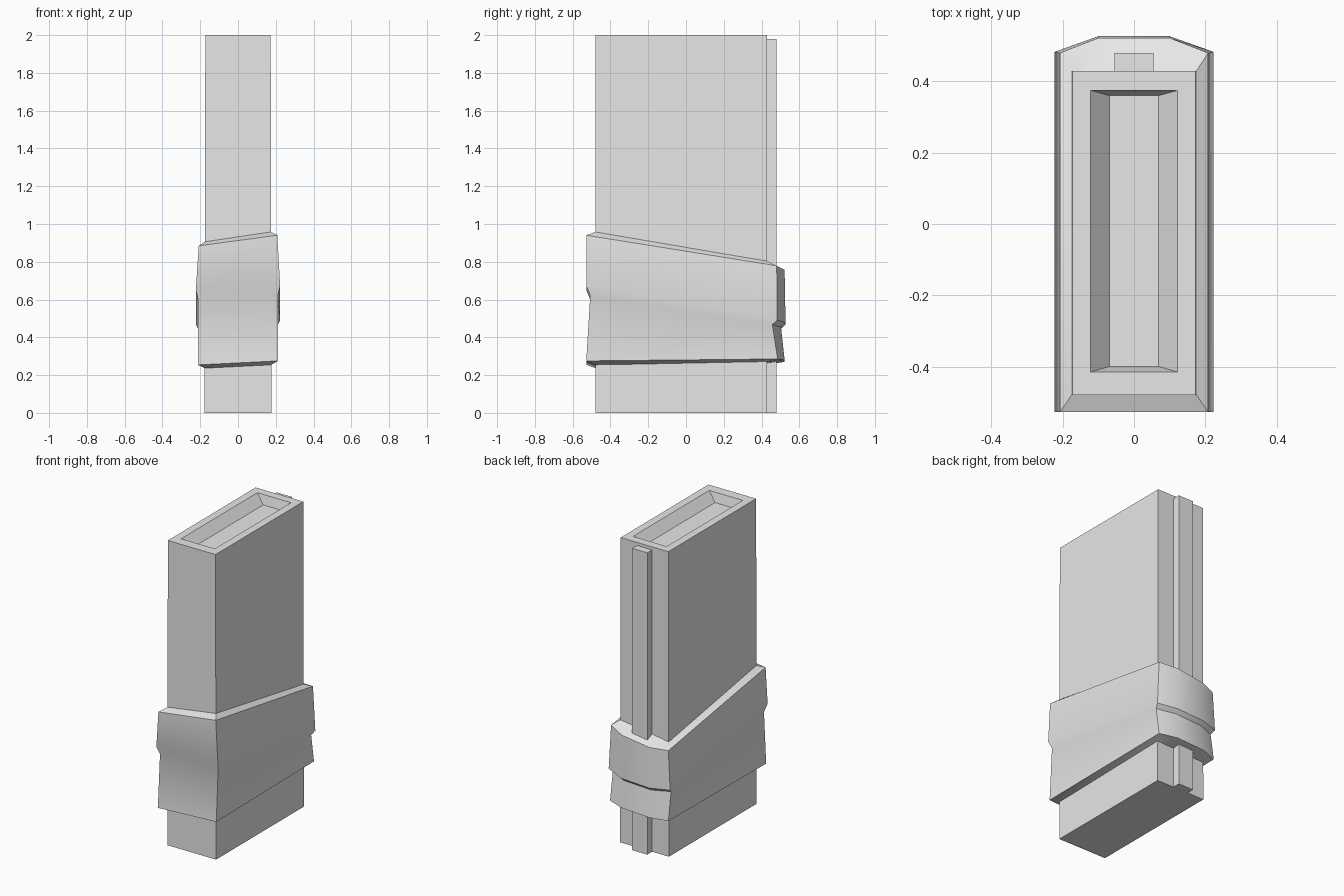
import bpy
import bmesh
import math

cube = bpy.data.objects.get("Cube")
if cube:
    bpy.data.objects.remove(cube, do_unlink=True)

grey = bpy.data.materials.new("plain grey")
grey.use_nodes = True
grey.diffuse_color = (0.8, 0.8, 0.8, 1)
grey.node_tree.nodes["Principled BSDF"].inputs["Base Color"].default_value = (0.8, 0.8, 0.8, 1)


def loft(name, rings, closed=False):
    """Skin a stack of matching rings; cap the ends, or join last to first."""
    bm = bmesh.new()
    loops = [[bm.verts.new(p) for p in ring] for ring in rings]
    pairs = list(zip(loops, loops[1:]))
    if closed:
        pairs.append((loops[-1], loops[0]))
    else:
        bm.faces.new(loops[0][::-1])
        bm.faces.new(loops[-1])
    for low, high in pairs:
        for i in range(len(low)):
            j = (i + 1) % len(low)
            bm.faces.new((low[i], low[j], high[j], high[i]))
    bmesh.ops.recalc_face_normals(bm, faces=bm.faces)
    mesh = bpy.data.meshes.new(name)
    bm.to_mesh(mesh)
    bm.free()
    mesh.materials.append(grey)
    obj = bpy.data.objects.new(name, mesh)
    bpy.context.collection.objects.link(obj)
    return obj


def rectangle(x, front, back, z):
    return [(-x, front, z), (x, front, z), (x, back, z), (-x, back, z)]


# Tall case with a tapered recess in its top
loft("case", [
    rectangle(0.177, -0.48, 0.43, 0),
    rectangle(0.173, -0.48, 0.43, 2),
    rectangle(0.122, -0.415, 0.375, 2),
    rectangle(0.069, -0.40, 0.36, 1.94),
])

# Rib running up the back
loft("back_rib", [
    rectangle(0.055, 0.42, 0.48, 0),
    rectangle(0.055, 0.42, 0.48, 1.98),
])


def band_ring(x, front, corner, back, z, slope_x, slope_y):
    """Six-sided outline, chamfered at the back, lying on a tilted plane."""
    outline = [(-x, front), (x, front), (x, corner),
               (0.1, back), (-0.1, back), (-x, corner)]
    return [(px, py, z + slope_x * px + slope_y * py) for px, py in outline]


# Slanted band around the case, with a step at mid height
band = loft("slanted_band", [
    band_ring(0.172, -0.475, 0.425, 0.428, 0.253, 0.05, 0.02),
    band_ring(0.212, -0.528, 0.485, 0.522, 0.27, 0.05, 0.01),
    band_ring(0.211, -0.507, 0.457, 0.503, 0.53, 0.05, -0.16),
    band_ring(0.223, -0.528, 0.483, 0.527, 0.567, 0.05, -0.18),
    band_ring(0.208, -0.528, 0.48, 0.522, 0.828, 0.134, -0.16),
    band_ring(0.172, -0.475, 0.425, 0.428, 0.853, 0.15, -0.17),
], closed=True)

bpy.ops.object.select_all(action="DESELECT")
band.select_set(True)
bpy.context.view_layer.objects.active = band
bpy.ops.object.shade_smooth_by_angle(angle=math.radians(35))
